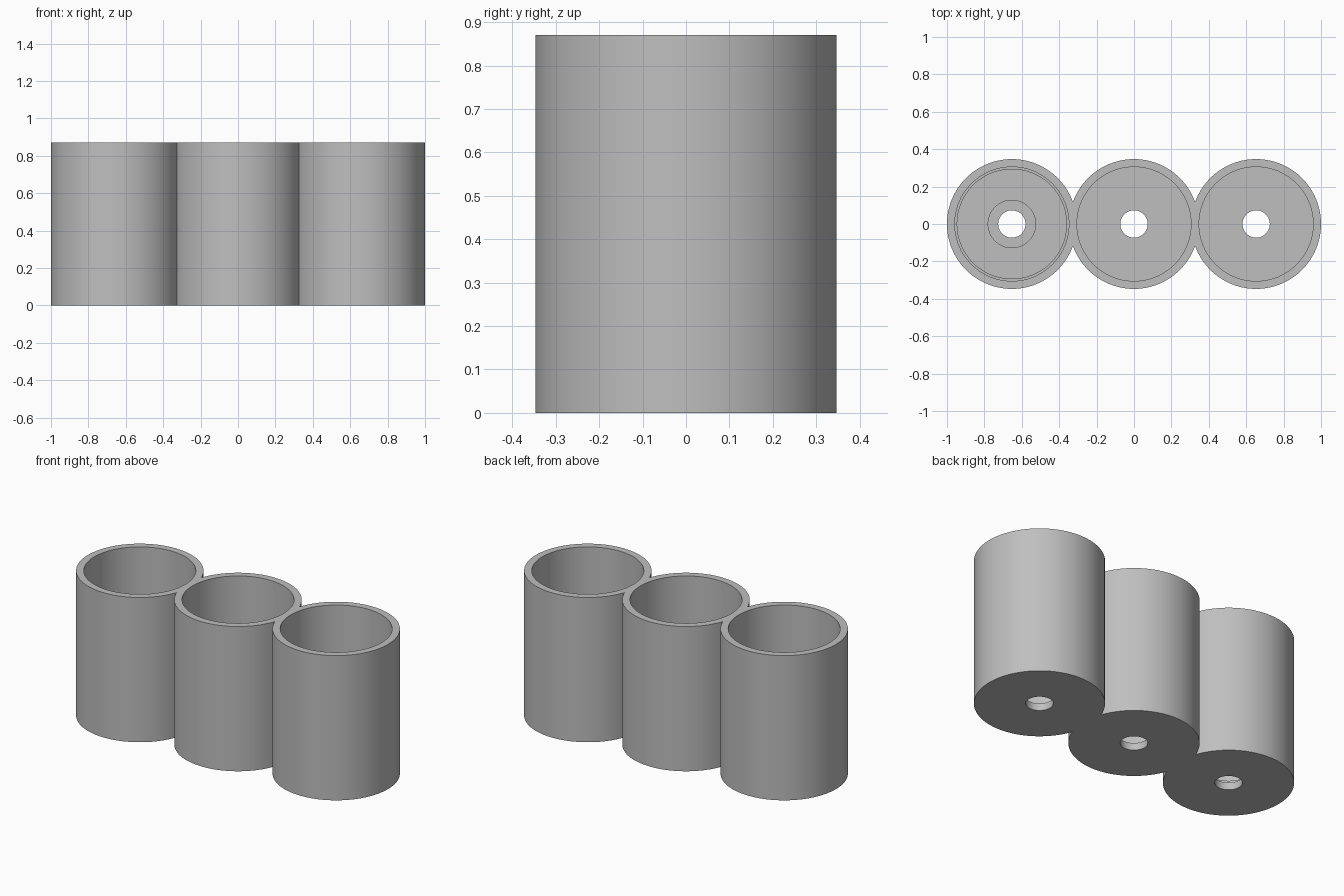
import bpy, bmesh, math

default = bpy.data.objects.get("Cube")
if default:
    bpy.data.objects.remove(default, do_unlink=True)

SPACING, OUTER, INNER, HOLE = 0.653, 0.347, 0.305, 0.073
HEIGHT, FLOOR, SEGMENTS = 0.87, 0.043, 96

grey = bpy.data.materials.new("plain_grey")
grey.use_nodes = True
colour = (0.52, 0.52, 0.52, 1)
grey.diffuse_color = colour
grey.node_tree.nodes["Principled BSDF"].inputs["Base Color"].default_value = colour


def lathe(name, profile, x):
    """Spin a closed radius/height profile around a vertical axis at x."""
    bm = bmesh.new()
    rings = []
    for r, z in profile:
        ring = []
        for i in range(SEGMENTS):
            a = math.tau * i / SEGMENTS
            ring.append(bm.verts.new((x + r * math.cos(a), r * math.sin(a), z)))
        rings.append(ring)
    for k, low in enumerate(rings):
        high = rings[(k + 1) % len(rings)]
        for i in range(SEGMENTS):
            j = (i + 1) % SEGMENTS
            bm.faces.new((low[i], low[j], high[j], high[i]))
    bmesh.ops.recalc_face_normals(bm, faces=bm.faces)
    mesh = bpy.data.meshes.new(name)
    bm.to_mesh(mesh)
    bm.free()
    mesh.materials.append(grey)
    obj = bpy.data.objects.new(name, mesh)
    bpy.context.scene.collection.objects.link(obj)
    return obj


def smooth(obj):
    bpy.ops.object.select_all(action="DESELECT")
    obj.select_set(True)
    bpy.context.view_layer.objects.active = obj
    bpy.ops.object.shade_smooth_by_angle(angle=math.radians(30))


# Three open cups, each with a drain hole through its floor
cup_profile = [(HOLE, 0), (OUTER, 0), (OUTER, HEIGHT),
               (INNER, HEIGHT), (INNER, FLOOR), (HOLE, FLOOR)]
body = lathe("triple_cup_body", cup_profile, 0)

# Fuse the outer cups to the middle one where their walls overlap
for side in (-1, 1):
    cup = lathe("side_cup", cup_profile, side * SPACING)
    fuse = body.modifiers.new("fuse", "BOOLEAN")
    fuse.operation = "UNION"
    fuse.solver = "EXACT"
    fuse.object = cup
    bpy.context.view_layer.objects.active = body
    bpy.ops.object.modifier_apply(modifier=fuse.name)
    bpy.data.objects.remove(cup, do_unlink=True)
smooth(body)

# Loose ring plate resting on the floor of the right-hand cup
plate = lathe("floor_ring_plate",
              [(0.127, FLOOR), (0.295, FLOOR),
               (0.295, 2 * FLOOR), (0.127, 2 * FLOOR)], -SPACING)
smooth(plate)
